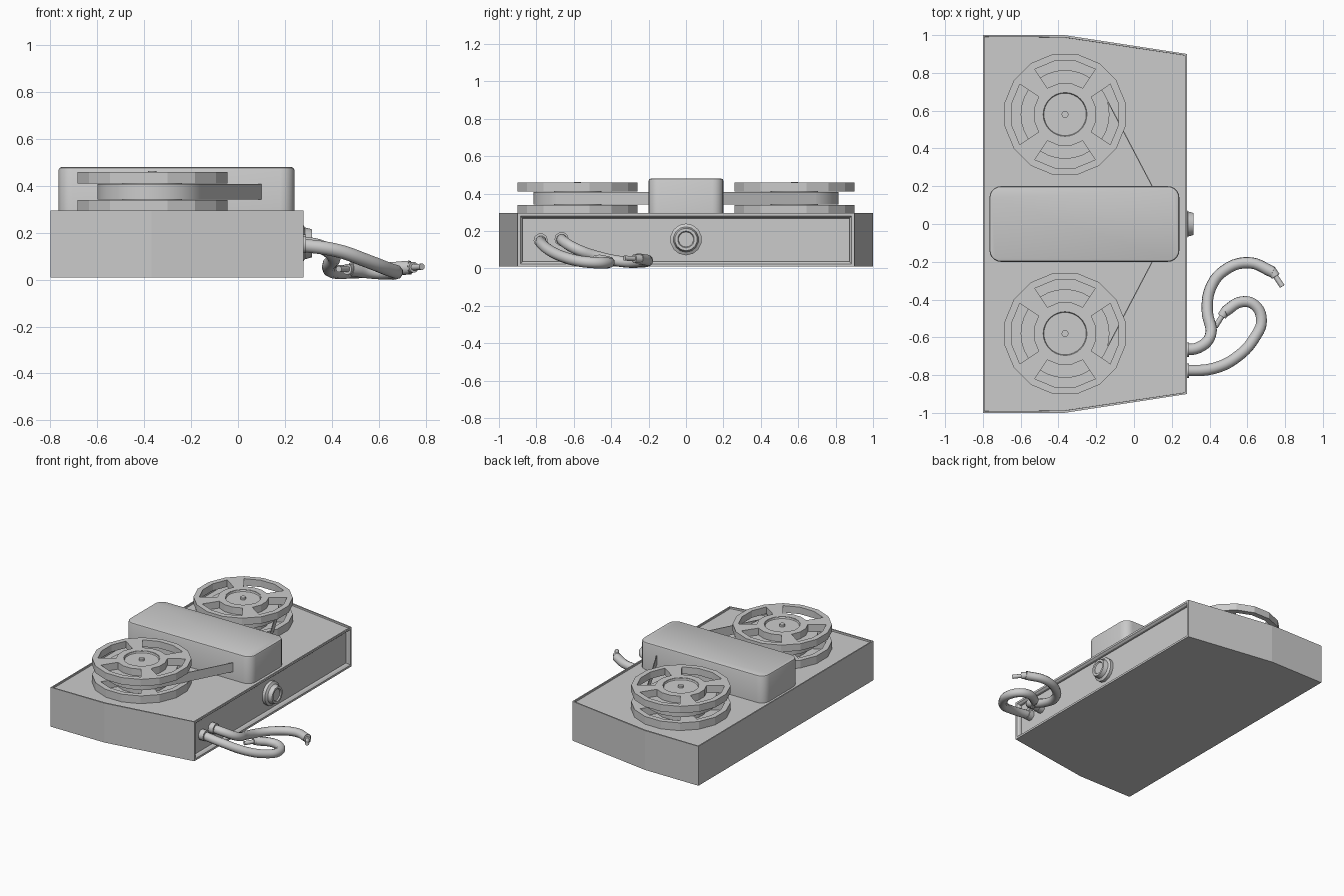
import bpy, bmesh, math
from mathutils import Vector

if "Cube" in bpy.data.objects:
    bpy.data.objects.remove(bpy.data.objects["Cube"])


def finish(bm, name, smooth=None):
    bmesh.ops.recalc_face_normals(bm, faces=bm.faces)
    me = bpy.data.meshes.new(name)
    bm.to_mesh(me)
    bm.free()
    ob = bpy.data.objects.new(name, me)
    bpy.context.collection.objects.link(ob)
    if smooth:
        select(ob)
        bpy.ops.object.shade_smooth_by_angle(angle=math.radians(smooth))
    return ob


def select(ob):
    bpy.ops.object.select_all(action='DESELECT')
    ob.select_set(True)
    bpy.context.view_layer.objects.active = ob


def prism(bm, outline, z0, z1):
    base = bm.faces.new([bm.verts.new((x, y, z0)) for x, y in outline])
    ext = bmesh.ops.extrude_face_region(bm, geom=[base], use_keep_orig=True)
    for v in ext['geom']:
        if isinstance(v, bmesh.types.BMVert):
            v.co.z = z1
    bmesh.ops.recalc_face_normals(bm, faces=bm.faces)


def lathe(name, profile, sides, loc, axis='Z'):
    # profile of (radius, height), closed on the axis at both ends
    bm = bmesh.new()
    vs = [bm.verts.new((r, 0, h)) for r, h in profile]
    es = [bm.edges.new(p) for p in zip(vs, vs[1:])]
    bmesh.ops.spin(bm, geom=vs + es, cent=(0, 0, 0), axis=(0, 0, 1),
                   angle=2 * math.pi, steps=sides, use_duplicate=False)
    bmesh.ops.remove_doubles(bm, verts=bm.verts, dist=1e-4)
    ob = finish(bm, name, 35)
    ob.location = loc
    if axis == 'X':
        ob.rotation_euler.y = math.pi / 2
    return ob


# Case: tapered box with a sunken lid and a recessed control panel
bm = bmesh.new()
prism(bm, [(-.8, -1), (-.37, -1), (.28, -.9), (.28, .9), (-.37, 1), (-.8, 1)], .01, .295)
top = [f for f in bm.faces if f.normal.z > .9]
panel = [f for f in bm.faces if f.normal.x > .99]
bmesh.ops.inset_region(bm, faces=top, thickness=.012)
bmesh.ops.inset_region(bm, faces=top, thickness=.0005, depth=-.012)
bmesh.ops.inset_region(bm, faces=panel, thickness=.02)
bmesh.ops.inset_region(bm, faces=panel, thickness=.015, depth=-.012)
bmesh.ops.inset_region(bm, faces=panel, thickness=.003, depth=-.015)
finish(bm, "case")

# Head cover: long block with rounded corners and a softened top edge
bm = bmesh.new()
prism(bm, [(-.765, -.2), (.24, -.2), (.24, .2), (-.765, .2)], .275, .48)
upright = [e for e in bm.edges if abs(e.verts[0].co.z - e.verts[1].co.z) > .1]
bmesh.ops.bevel(bm, geom=upright, offset=.06, segments=5, profile=.5, affect='EDGES')
rim = [e for e in bm.edges if all(v.co.z > .47 for v in e.verts)]
bmesh.ops.bevel(bm, geom=rim, offset=.011, segments=2, profile=.5, affect='EDGES')
finish(bm, "head_cover", 35)


# Reel flange: 16-sided disc with four windows
def flange(name, loc, z0, z1):
    bm = bmesh.new()
    radii = (.12, .168, .288, .326)
    grid = [[bm.verts.new((r * math.cos(a), r * math.sin(a), z0)) for r in radii]
            for a in (math.radians(22.5 * (i + .5)) for i in range(16))]
    faces = []
    for i in range(16):
        for k in range(3):
            if k == 1 and i % 4 != 1:
                continue
            a, b = grid[i], grid[(i + 1) % 16]
            faces.append(bm.faces.new((a[k], a[k + 1], b[k + 1], b[k])))
    ext = bmesh.ops.extrude_face_region(bm, geom=faces, use_keep_orig=True)
    for v in ext['geom']:
        if isinstance(v, bmesh.types.BMVert):
            v.co.z = z1
    finish(bm, name).location = loc


# Both reels with hub, tape pack and the tape running to the head cover
for side, s in (("left", -1), ("right", 1)):
    centre = Vector((-.365, .58 * s, 0))
    flange(side + "_reel_lower_flange", centre, .284, .34)
    flange(side + "_reel_upper_flange", centre, .41, .46)
    lathe(side + "_reel_hub", [(0, .29), (.127, .29), (.127, .457), (.116, .457), (.112, .448),
                               (.018, .448), (.018, .463), (0, .463)], 32, centre)
    lathe(side + "_tape_pack", [(0, .342), (.235, .342), (.235, .408), (0, .408)], 32, centre)
    a = math.radians(29)
    bm = bmesh.new()
    p = (centre.x + .235 * math.cos(a), s * (.58 + .235 * math.sin(a)))
    q = (.115, .17 * s)
    prism(bm, [p, q, (q[0] - .006, q[1]), (p[0] - .006, p[1])], .342, .408)
    finish(bm, side + "_tape_strip")

# Control knob on the panel
lathe("control_knob", [(0, -.03), (.085, -.03), (.085, -.005), (.068, .005), (.06, .035),
                       (.045, .035), (.04, .027), (0, .027)], 14, (.28, 0, .155), 'X')


# Cables, each with a grommet and a stepped plug
def tube(name, pts, radius):
    cu = bpy.data.curves.new(name, 'CURVE')
    cu.dimensions = '3D'
    cu.bevel_depth = radius
    cu.bevel_resolution = 3
    cu.resolution_u = 5
    cu.use_fill_caps = True
    sp = cu.splines.new('BEZIER')
    sp.bezier_points.add(len(pts) - 1)
    for bp, co in zip(sp.bezier_points, pts):
        bp.co = co
        bp.handle_left_type = bp.handle_right_type = 'AUTO'
    ob = bpy.data.objects.new(name, cu)
    bpy.context.collection.objects.link(ob)
    select(ob)
    bpy.ops.object.convert(target='MESH')
    bpy.ops.object.shade_smooth_by_angle(angle=math.radians(40))


cables = {
    "inner": ([(.25, -.665, .157), (.34, -.655, .145), (.405, -.59, .105), (.388, -.46, .06),
               (.405, -.34, .036), (.48, -.245, .034), (.61, -.205, .042), (.735, -.255, .052)],
              (.785, -.33, .055)),
    "outer": ([(.25, -.777, .15), (.42, -.765, .125), (.55, -.7, .08), (.64, -.6, .045),
               (.675, -.51, .032), (.64, -.43, .03), (.57, -.412, .034), (.48, -.465, .045)],
              (.43, -.545, .045)),
}
for name, (path, tip) in cables.items():
    tube(name + "_cable", path, .03)
    start, end, tip = Vector(path[0]), Vector(path[-1]), Vector(tip)
    tube(name + "_cable_grommet", [start, start + Vector((.04, 0, 0))], .038)
    tube(name + "_plug_collar", [end.lerp(tip, -.15), end.lerp(tip, .3)], .024)
    tube(name + "_plug_pin", [end, tip], .014)
